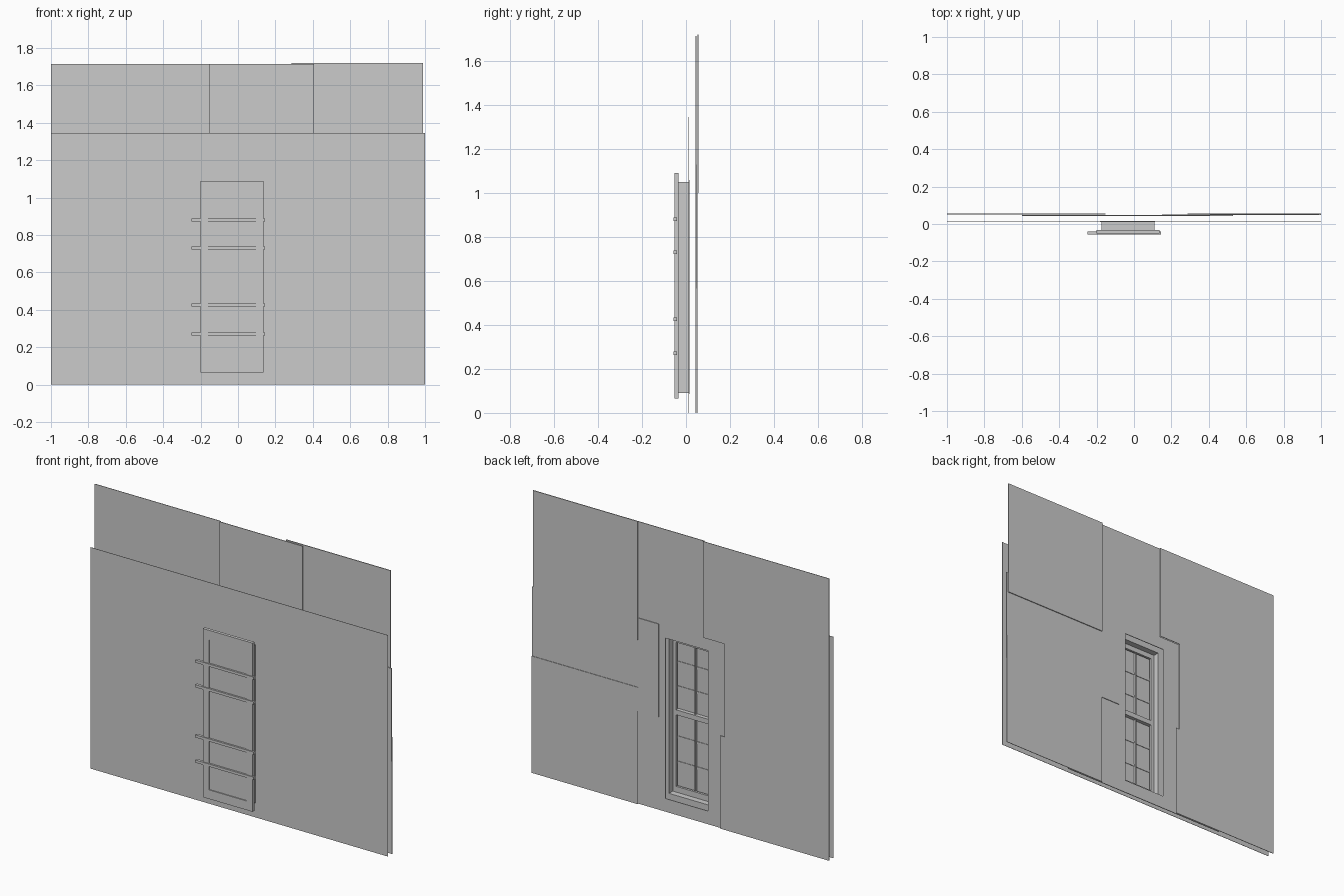
import bpy
import math

cube = bpy.data.objects.get("Cube")
if cube:
    bpy.data.objects.remove(cube, do_unlink=True)

grey = bpy.data.materials.new("plain grey")
grey.use_nodes = True
grey.diffuse_color = (0.6, 0.6, 0.6, 1)
grey.node_tree.nodes["Principled BSDF"].inputs["Base Color"].default_value = grey.diffuse_color


def rect(x0, x1, z0, z1):
    return [(x0, z0), (x1, z0), (x1, z1), (x0, z1)]


def plate(name, y0, y1, *outlines):
    """Upright slab from y0 to y1; the first outline is solid, the others are holes."""
    curve = bpy.data.curves.new(name, "CURVE")
    curve.dimensions = "2D"
    curve.fill_mode = "BOTH"
    curve.extrude = (y1 - y0) / 2
    for outline in outlines:
        spline = curve.splines.new("POLY")
        spline.points.add(len(outline) - 1)
        for point, (x, z) in zip(spline.points, outline):
            point.co = (x, z, 0, 1)
        spline.use_cyclic_u = True
        spline.use_smooth = False
    helper = bpy.data.objects.new(name + "_outline", curve)
    bpy.context.scene.collection.objects.link(helper)
    bpy.context.view_layer.update()
    graph = bpy.context.evaluated_depsgraph_get()
    mesh = bpy.data.meshes.new_from_object(helper.evaluated_get(graph))
    bpy.data.objects.remove(helper, do_unlink=True)
    mesh.materials.clear()
    mesh.materials.append(grey)
    obj = bpy.data.objects.new(name, mesh)
    obj.rotation_euler.x = math.pi / 2
    obj.location.y = (y0 + y1) / 2
    bpy.context.scene.collection.objects.link(obj)
    return obj


opening = rect(-0.175, 0.11, 0.09, 1.05)
pane = rect(-0.16, 0.095, 0.12, 1.03)

# Front wall sheet
plate("front_wall", 0.012, 0.014, rect(-1, 1, 0, 1.345), opening)

# Rear wall: a stepped centre sheet with overlapping side sheets
centre = [(-0.6, 0), (0.53, 0), (0.53, 0.565), (0.15, 0.565), (0.15, 1.13),
          (0.405, 1.13), (0.405, 1.715), (-0.155, 1.715), (-0.155, 1.13), (-0.6, 1.13)]
plate("rear_centre_wall", 0.043, 0.047, centre, rect(-0.18, 0.105, 0.08, 1.055))
side = [(-1, 0), (-0.27, 0), (-0.27, 0.565), (-0.296, 0.565), (-0.296, 1.13),
        (-0.153, 1.13), (-0.153, 1.715), (-1, 1.715)]
plate("rear_right_wall", 0.052, 0.055, side)
plate("rear_left_middle_wall", 0.047, 0.051, rect(0.15, 1, 0.565, 1.13))
plate("rear_left_upper_wall", 0.052, 0.057, rect(0.285, 0.99, 1.0, 1.72))
plate("rear_left_lower_wall", 0.052, 0.055, rect(0.285, 1, 0, 0.71))

# Window casing
plate("window_casing", -0.052, -0.033, rect(-0.2, 0.135, 0.065, 1.09), pane)
plate("window_lining", -0.034, 0.015, opening, rect(-0.168, 0.103, 0.1, 1.04))
plate("lining_lip", 0.012, 0.016, rect(-0.183, 0.113, 0.085, 1.06),
      rect(-0.168, 0.103, 0.1, 1.04))

# Sash and glass
plate("window_sash", -0.034, -0.02, rect(-0.168, 0.103, 0.1, 1.04),
      rect(-0.145, 0.08, 0.135, 1.01))
plate("window_pane", -0.046, -0.043, pane)
plate("upright_glazing_bar", -0.047, -0.03, rect(-0.044, -0.036, 0.12, 1.03))
plate("meeting_rail", -0.043, -0.02, rect(-0.16, 0.095, 0.57, 0.6))

# Horizontal guard bars
for number, z in enumerate((0.272, 0.425, 0.73, 0.88), 1):
    plate(f"guard_bar_{number}", -0.057, -0.04, rect(-0.248, 0.145, z - 0.008, z + 0.008))
